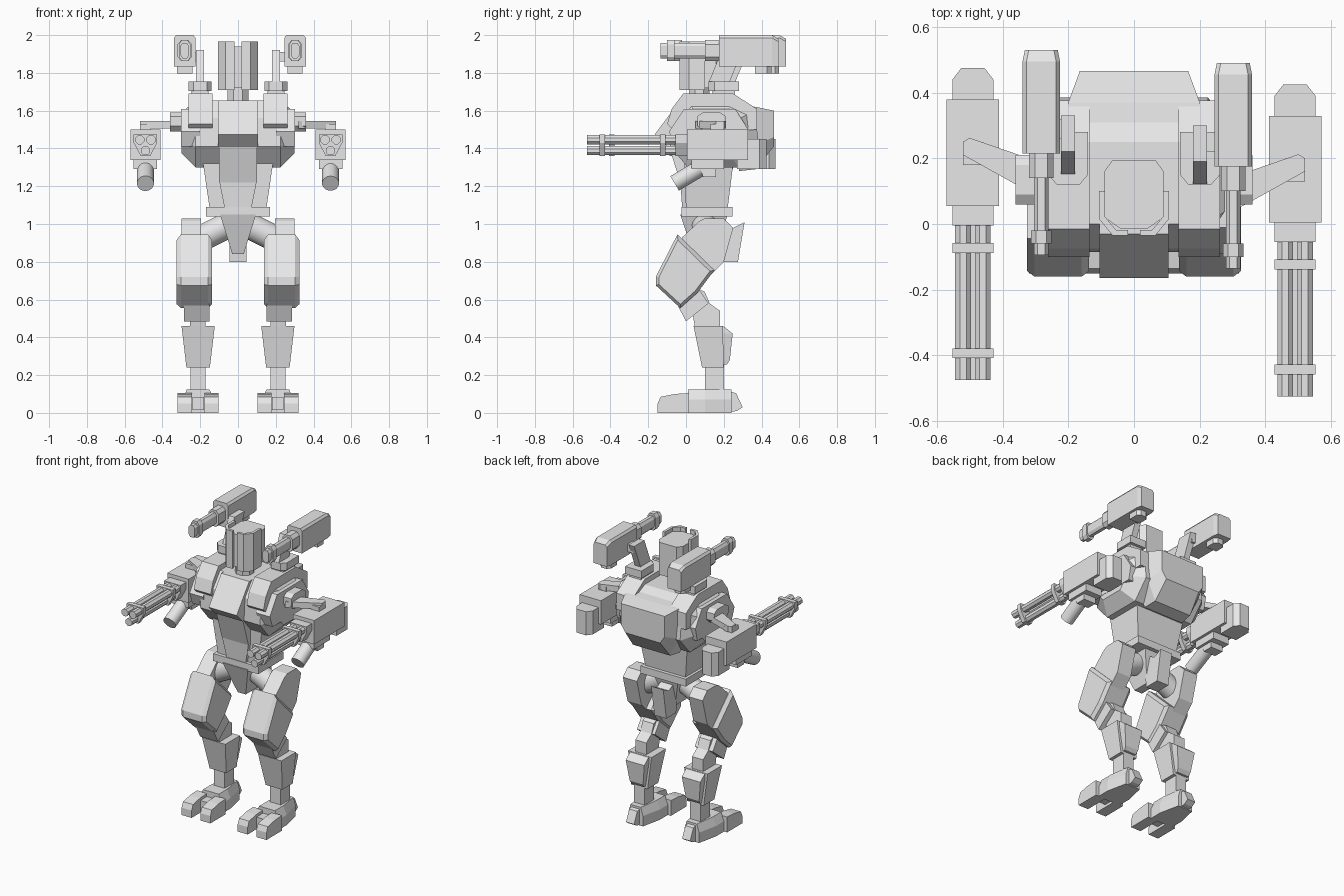
import bpy, bmesh, math
from mathutils import Vector

grey = bpy.data.materials.new("light_grey")
grey.diffuse_color = (0.8, 0.8, 0.8, 1)


def finish(name, bm):
    bmesh.ops.recalc_face_normals(bm, faces=bm.faces)
    me = bpy.data.meshes.new(name)
    bm.to_mesh(me)
    bm.free()
    me.materials.append(grey)
    ob = bpy.data.objects.new(name, me)
    bpy.context.collection.objects.link(ob)
    return ob


def skin(name, rings):
    """Closed solid through rings with equal point counts."""
    bm = bmesh.new()
    vs = [[bm.verts.new(p) for p in r] for r in rings]
    n = len(vs[0])
    for a, b in zip(vs, vs[1:]):
        for i in range(n):
            j = (i + 1) % n
            bm.faces.new((a[i], a[j], b[j], b[i]))
    bm.faces.new(vs[0])
    bm.faces.new(vs[-1])
    return finish(name, bm)


def prism_x(name, yz, x0, x1, c=0, k=0.8):
    """Side profile extruded along x; c and k chamfer the two ends."""
    my = sum(p[0] for p in yz) / len(yz)
    mz = sum(p[1] for p in yz) / len(yz)
    x0, x1 = min(x0, x1), max(x0, x1)
    steps = [(x0, k), (x0 + c, 1), (x1 - c, 1), (x1, k)] if c else [(x0, 1), (x1, 1)]
    return skin(name, [[(x, my + (y - my) * f, mz + (z - mz) * f) for y, z in yz]
                       for x, f in steps])


def prism_z(name, xy, z0, z1):
    return skin(name, [[(x, y, z) for x, y in xy] for z in (z0, z1)])


def rect(x0, x1, y0, y1, z):
    return [(x0, y0, z), (x1, y0, z), (x1, y1, z), (x0, y1, z)]


def box(name, x0, x1, y0, y1, z0, z1):
    return skin(name, [rect(x0, x1, y0, y1, z0), rect(x0, x1, y0, y1, z1)])


def rod(name, a, b, r, n=8, smooth=False):
    a, b = Vector(a), Vector(b)
    q = (b - a).to_track_quat('Z', 'Y')
    rings = [[p + q @ Vector((r * math.cos(t), r * math.sin(t), 0))
              for t in [(i + 0.5) * math.tau / n for i in range(n)]] for p in (a, b)]
    ob = skin(name, rings)
    if smooth:
        for f in ob.data.polygons:
            f.use_smooth = len(f.vertices) == 4
    return ob


# Torso
prism_x("chest", [(0, 1.655), (0.25, 1.655), (0.365, 1.6), (0.385, 1.42), (0.28, 1.3),
                  (0.01, 1.3), (-0.085, 1.41), (-0.075, 1.56)], -0.3, 0.3, 0.075, 0.6)
prism_x("chest_plate", [(0.02, 1.655), (-0.03, 1.655), (-0.165, 1.475), (-0.1, 1.41),
                        (0.02, 1.41)], -0.105, 0.105)
prism_x("belly_plate", [(-0.09, 1.41), (-0.03, 1.22), (0.1, 1.22), (0.1, 1.41)], -0.1, 0.1)
skin("backpack", [[(x, y, z) for x, z in ((-w, t), (w, t), (w, m), (v, b), (-v, b), (-w, m))]
                  for y, w, v, t, m, b in ((0.28, 0.21, 0.15, 1.63, 1.42, 1.28),
                                           (0.37, 0.2, 0.14, 1.62, 1.42, 1.29),
                                           (0.465, 0.165, 0.13, 1.6, 1.46, 1.41))])
skin("abdomen", [rect(-0.15, 0.15, 0.0, 0.22, 1.08), rect(-0.185, 0.185, -0.01, 0.25, 1.32)])
skin("abdomen_front", [rect(-0.07, 0.07, -0.02, 0.1, 1.08), rect(-0.1, 0.1, -0.03, 0.1, 1.23)])
box("waist", -0.17, 0.17, -0.025, 0.245, 1.04, 1.09)
skin("pelvis", [rect(-0.03, 0.03, 0.04, 0.16, 0.84), rect(-0.095, 0.095, -0.03, 0.22, 1.05)])
prism_x("tail_plate", [(0.15, 1.03), (0.25, 0.98), (0.31, 1.01), (0.275, 0.8), (0.17, 0.8)],
        -0.045, 0.045)

# Head with split face shell
rod("neck", (0, 0.07, 1.62), (0, 0.07, 1.75), 0.06)
prism_z("head", [(-0.09, 0.16), (-0.065, 0.195), (0.065, 0.195), (0.09, 0.16),
                 (0.09, 0.02), (0.04, -0.015), (-0.04, -0.015), (-0.09, 0.02)], 1.72, 1.94)
for s, side in ((-1, "left"), (1, "right")):
    prism_z(f"face_shell_{side}", [(s * x, y) for x, y in (
        (0.106, 0.1), (0.106, 0.015), (0.065, -0.035), (0.018, -0.035), (0.018, -0.018),
        (0.055, -0.018), (0.088, 0.022), (0.088, 0.1))], 1.71, 1.966)

for s, side in ((-1, "left"), (1, "right")):
    def N(part):
        return f"{part}_{side}"

    # Chest pods and shoulder
    prism_x(N("chest_pod"), [(-0.015, 1.69), (0.25, 1.69), (0.375, 1.61), (0.375, 1.5),
                             (-0.04, 1.47), (-0.1, 1.53), (-0.075, 1.61)], s * 0.135, s * 0.262)
    prism_x(N("side_plate"), [(-0.01, 1.61), (0.26, 1.61), (0.33, 1.5), (0.31, 1.41),
                              (-0.06, 1.41), (-0.09, 1.49)], s * 0.2, s * 0.302)
    d = 0.05 if s < 0 else 0.0
    prism_x(N("shoulder"), [(0.06, 1.52), (0.09, 1.49), (0.18, 1.49), (0.21, 1.52),
                            (0.21, 1.57), (0.18, 1.59), (0.09, 1.59), (0.06, 1.57)],
            s * 0.28, s * 0.36)
    prism_z(N("arm"), [(s * x, y + d) for x, y in ((0.32, 0.05), (0.35, 0.065), (0.52, 0.16),
                       (0.52, 0.2), (0.5, 0.212), (0.32, 0.15))], 1.505, 1.545)

    # Arm gun
    g = s * 0.49
    box(N("arm_gun_hanger"), g - 0.03, g + 0.03, 0.13 + d, 0.2 + d, 1.48, 1.53)
    box(N("arm_gun_body"), g - 0.08, g + 0.08, 0.005 + d, 0.328 + d, 1.338, 1.5)
    prism_z(N("arm_gun_magazine"), [(g - 0.062, 0.27 + d), (g - 0.062, 0.39 + d),
                                    (g - 0.035, 0.425 + d), (g + 0.035, 0.425 + d),
                                    (g + 0.062, 0.39 + d), (g + 0.062, 0.27 + d)], 1.29, 1.45)
    for i, (bx, bz) in enumerate(((-0.03, 1.446), (0.03, 1.446), (0, 1.388))):
        rod(N(f"gun_barrel_{i}"), (g + bx, 0.03 + d, bz), (g + bx, -0.525 + d, bz), 0.026)
    hub = [(-0.062, 1.475), (0.062, 1.475), (0.062, 1.43), (0.025, 1.36),
           (-0.025, 1.36), (-0.062, 1.43)]
    for i, y in enumerate((-0.138, -0.458)):
        skin(N(f"barrel_clamp_{i}"), [[(g + x, yy + d, z) for x, z in hub]
                                      for yy in (y, y + 0.03)])
    skin(N("barrel_hub"), [[(g + x, yy + d, z) for x, z in hub] for yy in (-0.055, 0.02)])
    prism_x(N("canister_bracket"), [(0.06 + d, 1.345), (0.09 + d, 1.25), (0.16 + d, 1.25),
                                    (0.16 + d, 1.345)], g - 0.045, g + 0.045)
    box(N("gun_under_block"), g - 0.062, g + 0.062, 0.03 + d, 0.2 + d, 1.29, 1.345)
    rod(N("canister"), (g, -0.06 + d * 0.5, 1.215), (g, 0.1 + d, 1.31), 0.045, 20, True)

    # Shoulder gun on its mount
    m = 0.02 if s < 0 else -0.01
    box(N("mount_foot"), s * 0.2 - 0.045, s * 0.2 + 0.045, 0.14, 0.26, 1.66, 1.71)
    prism_z(N("mount"), [(s * x, y) for x, y in ((0.14, 0.15), (0.165, 0.12), (0.235, 0.12),
                         (0.262, 0.15), (0.262, 0.28), (0.14, 0.28))], 1.705, 1.755)
    prism_x(N("mount_strut"), [(0.13 + m, 1.75), (0.24 + m, 1.75), (0.31 + m, 1.92),
                               (0.2 + m, 1.92)], s * 0.18, s * 0.222)
    c = -0.282 if s < 0 else 0.302
    e = 0.04 if s < 0 else 0.0
    box(N("strut_pin"), min(s * 0.2, c), max(s * 0.2, c), 0.22 + e, 0.28 + e, 1.86, 1.91)
    skin(N("cannon_body"), [[(c + x, y + e, z) for x, z in (
        (-w, 1.835), (w, 1.835), (w, t), (w - 0.012, t + 0.015), (-w + 0.012, t + 0.015), (-w, t))]
        for y, w, t in ((0.175, 0.057, 1.985), (0.455, 0.057, 1.985), (0.49, 0.05, 1.965))])
    prism_z(N("cannon_magazine"), [(c - 0.04, 0.365 + e), (c + 0.04, 0.365 + e),
            (c + 0.04, 0.43 + e), (c + 0.02, 0.452 + e), (c - 0.02, 0.452 + e),
            (c - 0.04, 0.43 + e)], 1.798, 1.85)
    stadium = [(-0.5, -0.3), (-0.25, -0.5), (0.25, -0.5), (0.5, -0.3),
               (0.5, 0.3), (0.25, 0.5), (-0.25, 0.5), (-0.5, 0.3)]
    for part, y0, y1, w, h in (("receiver", 0.1, 0.19, 0.075, 0.11),
                               ("cannon_barrel", -0.135, 0.12, 0.045, 0.082),
                               ("cannon_clamp", -0.1, -0.06, 0.062, 0.112)):
        skin(N(part), [[(c + x * w, y + e, 1.918 + z * h) for x, z in stadium]
                       for y in (y0, y1)])

    # Hip and thigh
    rod(N("hip_joint"), (s * 0.04, 0.1, 1.0), (s * 0.22, 0.1, 0.91), 0.07, 20, True)
    prism_x(N("hip_block"), [(-0.02, 0.93), (0.07, 1.015), (0.1, 1.03), (0.2, 1.03),
                             (0.25, 0.98), (0.2, 0.8), (0.1, 0.7), (0.0, 0.8)],
            s * 0.195, s * 0.3)
    prism_x(N("thigh"), [(-0.045, 0.945), (0.15, 0.755), (0.06, 0.635), (-0.03, 0.555),
                         (-0.16, 0.675), (-0.16, 0.72)], s * 0.137, s * 0.325, 0.022, 0.87)

    # Lower leg
    prism_x(N("knee"), [(0.0, 0.485), (-0.05, 0.58), (0.05, 0.68), (0.12, 0.58)],
            s * 0.15, s * 0.285)
    prism_x(N("knee_link"), [(0.06, 0.66), (0.1, 0.64), (0.125, 0.58), (0.18, 0.54),
                             (0.18, 0.44), (0.05, 0.44), (0.03, 0.55)], s * 0.172, s * 0.255)
    f = s * 0.211
    skin(N("shin"), [rect(f - 0.062, f + 0.062, 0.085, 0.2, 0.24),
                     rect(f - 0.088, f + 0.088, 0.04, 0.195, 0.46)])
    skin(N("calf"), [rect(f - 0.045, f + 0.045, 0.15, 0.215, 0.255),
                     rect(f - 0.05, f + 0.05, 0.15, 0.232, 0.28),
                     rect(f - 0.07, f + 0.07, 0.15, 0.247, 0.42),
                     rect(f - 0.07, f + 0.07, 0.15, 0.2, 0.458)])
    box(N("ankle"), f - 0.04, f + 0.04, 0.1, 0.2, 0.1, 0.26)

    # Foot with two toes and a heel spur
    sole = [(-0.085, 0.01), (0.085, 0.01), (0.085, 0.1), (0.055, 0.24), (-0.055, 0.24),
            (-0.085, 0.1)]
    skin(N("foot"), [[(f + x * k, y, z) for x, y in sole]
                     for z, k in ((0.0, 1), (0.07, 1), (0.125, 0.7))])
    prism_x(N("heel"), [(0.2, 0.12), (0.265, 0.105), (0.3, 0.03), (0.27, 0.01), (0.2, 0.0)],
            f - 0.03, f + 0.03)
    box(N("toe_joint"), f - 0.03, f + 0.03, -0.06, 0.05, 0.015, 0.085)
    for i, t in enumerate((-1, 1)):
        prism_x(N(f"toe_{i}"), [(0.015, 0.0), (0.015, 0.105), (-0.06, 0.1), (-0.135, 0.085),
                                (-0.15, 0.05), (-0.15, 0.0)], f + t * 0.033, f + t * 0.108)
